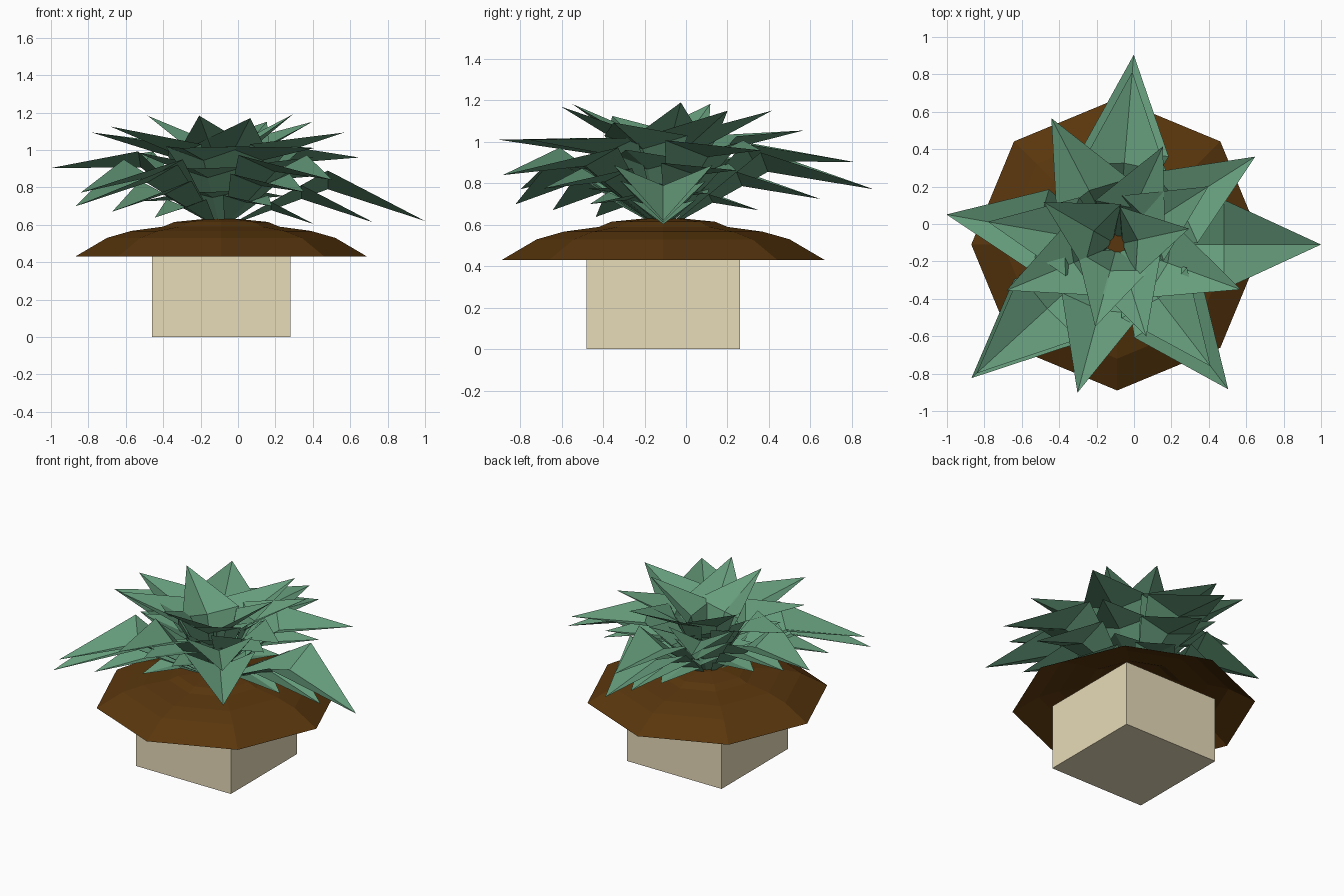
import bpy, bmesh, math
from mathutils import Vector

cube = bpy.data.objects.get("Cube")
if cube:
    bpy.data.objects.remove(cube)

CENTRE = Vector((-0.09, -0.11, 0))
GOLDEN = math.radians(-137.5)
PITCH = math.radians(4.4)
SHRINK = 0.026
CROWN = 0.59


def material(name, rgb):
    m = bpy.data.materials.new(name)
    m.use_nodes = True
    colour = (*rgb, 1)
    m.diffuse_color = colour
    m.node_tree.nodes["Principled BSDF"].inputs["Base Color"].default_value = colour
    return m


def finish(name, bm, mat):
    mesh = bpy.data.meshes.new(name)
    bm.to_mesh(mesh)
    bm.free()
    mesh.materials.append(mat)
    obj = bpy.data.objects.new(name, mesh)
    obj.location = CENTRE
    bpy.context.collection.objects.link(obj)
    return obj


green = material("leaf green", (0.132, 0.335, 0.2))
brown = material("soil brown", (0.1, 0.037, 0.004))
beige = material("pot beige", (0.80, 0.71, 0.48))

# Square pot
bm = bmesh.new()
bmesh.ops.create_cube(bm, size=1)
for v in bm.verts:
    v.co = Vector((v.co.x * 0.74, v.co.y * 0.74, (v.co.z + 0.5) * 0.46))
finish("pot", bm, beige)

# Open eight-sided soil dome
bm = bmesh.new()
profile = [(0.78, 0.43), (0.61, 0.53), (0.48, 0.567), (0.31, 0.59), (0.25, 0.615), (0.1, 0.63)]
rings = []
for r, z in profile:
    angles = [math.tau * i / 8 for i in range(8)]
    rings.append([bm.verts.new((r * math.cos(a), r * math.sin(a), z)) for a in angles])
for low, high in zip(rings, rings[1:]):
    for i in range(8):
        j = (i + 1) % 8
        bm.faces.new((low[i], low[j], high[j], high[i]))
bm.faces.new(rings[-1])
finish("soil_mound", bm, brown)


def add_leaf(bm, turn, lift, length):
    """Gutter-shaped kite leaf, raised by lift from the crown and turned about z."""
    def place(r, side, z):
        r, z = (r * math.cos(lift) - z * math.sin(lift),
                r * math.sin(lift) + z * math.cos(lift))
        r, z = r * length + 0.03, z * length + CROWN
        side *= math.sqrt(length)
        return bm.verts.new((r * math.cos(turn) - side * math.sin(turn),
                             r * math.sin(turn) + side * math.cos(turn), z))

    base = place(0, 0, 0)
    keel = place(0.54, 0, 0.2)
    tip = place(1.06, 0, 0.03)
    left = place(0.54, 0.24, 0.3)
    right = place(0.54, -0.24, 0.3)
    for face in ((base, keel, left), (keel, tip, left), (base, right, keel), (keel, right, tip)):
        bm.faces.new(face)


# Rosettes: leaves step round by the golden angle, lifting and shrinking
rosettes = [("outer_leaves", 1.0, 1, 14), ("upper_leaves", 1.0, 2, 7),
            ("middle_leaves", 0.74, 1, 14), ("inner_leaves", 0.44, 1, 14)]
for name, scale, rate, count in rosettes:
    bm = bmesh.new()
    for n in range(count):
        step = n * rate
        add_leaf(bm, n * GOLDEN, step * PITCH, scale * (1 - step * SHRINK))
    finish(name, bm, green)
